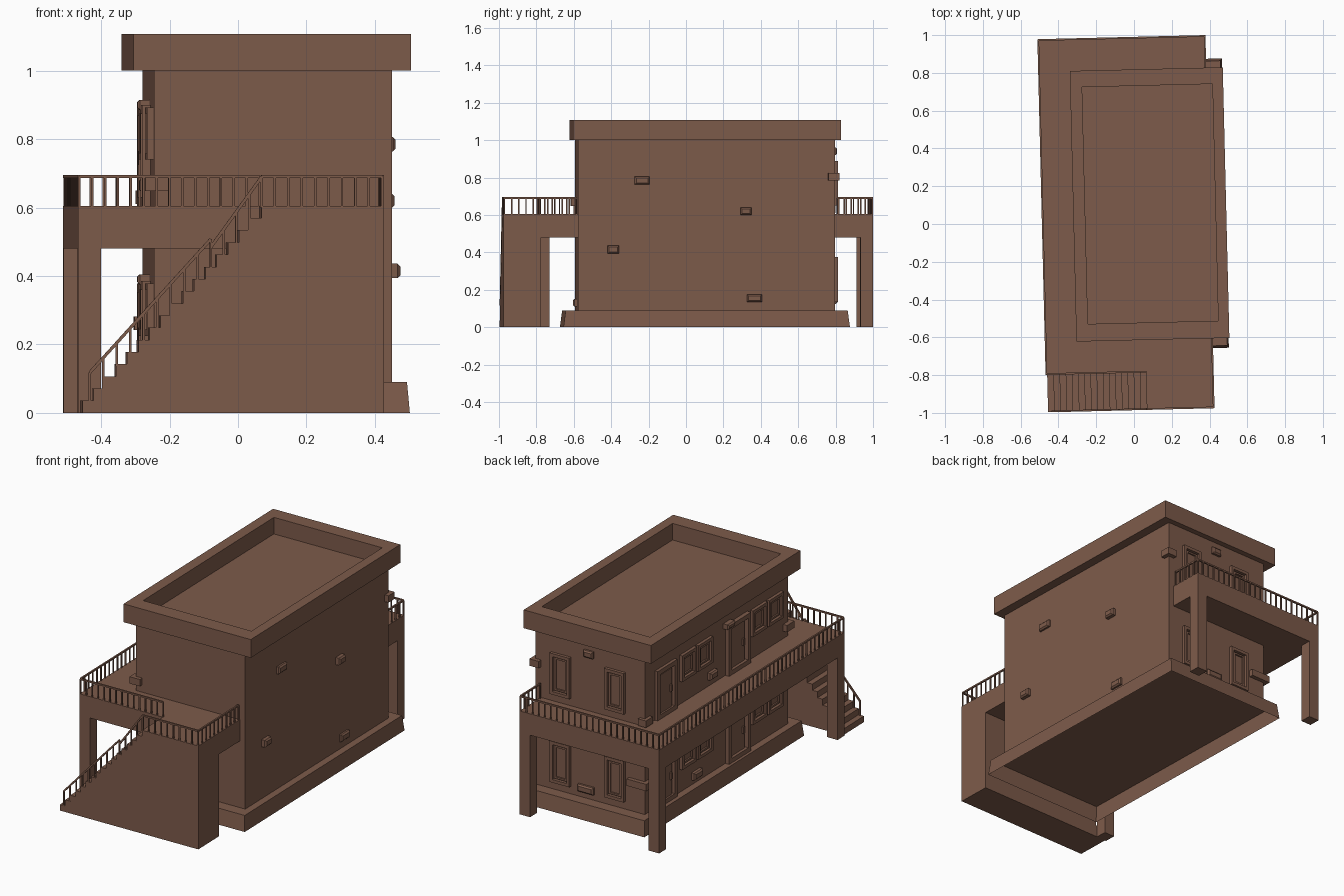
import bpy, bmesh, math
from mathutils import Vector

if "Cube" in bpy.data.objects:
    bpy.data.objects.remove(bpy.data.objects["Cube"])

clay = bpy.data.materials.new("brown_clay")
clay.diffuse_color = (0.205, 0.104, 0.069, 1)
clay.use_nodes = True
clay.node_tree.nodes["Principled BSDF"].inputs["Base Color"].default_value = clay.diffuse_color
TURN = math.radians(1.4)          # whole building sits slightly turned


def finish(name, bm):
    bmesh.ops.recalc_face_normals(bm, faces=bm.faces[:])
    me = bpy.data.meshes.new(name)
    bm.to_mesh(me)
    bm.free()
    me.materials.append(clay)
    ob = bpy.data.objects.new(name, me)
    ob.rotation_euler.z = TURN
    bpy.context.collection.objects.link(ob)
    return ob


def loft(bm, loops, start=True, end=True):
    """Skin a series of equal-length point loops."""
    rows = [[bm.verts.new(p) for p in loop] for loop in loops]
    n = len(rows[0])
    for a, b in zip(rows, rows[1:]):
        for i in range(n):
            j = (i + 1) % n
            bm.faces.new((a[i], a[j], b[j], b[i]))
    if start:
        bm.faces.new(rows[0][::-1])
    if end:
        bm.faces.new(rows[-1])


def rect(x0, x1, y0, y1, z):
    return [(x0, y0, z), (x1, y0, z), (x1, y1, z), (x0, y1, z)]


def box(bm, x0, x1, y0, y1, z0, z1):
    loft(bm, [rect(x0, x1, y0, y1, z0), rect(x0, x1, y0, y1, z1)])


def bar(bm, a, b, w):
    """Square bar from a to b."""
    a, b = Vector(a), Vector(b)
    d = (b - a).normalized()
    s = d.cross(Vector((0, 0, 1)))
    s = s.normalized() if s.length > 0.01 else Vector((1, 0, 0))
    t = s.cross(d)
    sq = [(s * i + t * j) * w / 2 for i, j in ((-1, -1), (1, -1), (1, 1), (-1, 1))]
    loft(bm, [[a + q for q in sq], [b + q for q in sq]])


# Wall mappings: (along, height, outward) -> local point
XL, XR, YF, YB = -0.26, 0.436, -0.587, 0.786
WALL = {
    "left": lambda a, z, d: (XL - d, a, z),
    "right": lambda a, z, d: (XR + d, a, z),
    "front": lambda a, z, d: (a, YF - d, z),
    "back": lambda a, z, d: (a, YB + d, z),
}


def wall_block(bm, wall, a0, a1, z0, z1, d, taper=0.0):
    f = WALL[wall]
    def lp(dep, t):
        return [f(a0 + t, z0 + t, dep), f(a1 - t, z0 + t, dep),
                f(a1 - t, z1 - t, dep), f(a0 + t, z1 - t, dep)]
    loft(bm, [lp(-0.01, 0), lp(d - taper, 0), lp(d, taper)])


def wall_ring(bm, wall, a0, a1, z0, z1, w, d):
    wall_block(bm, wall, a0, a0 + w, z0, z1, d)
    wall_block(bm, wall, a1 - w, a1, z0, z1, d)
    wall_block(bm, wall, a0 + w, a1 - w, z1 - w, z1, d)
    wall_block(bm, wall, a0 + w, a1 - w, z0, z0 + w, d)


# Main body
bm = bmesh.new()
box(bm, XL, XR, YF, YB, 0.09, 1.0)
finish("building_walls", bm)

# Flared plinth, open underneath
bm = bmesh.new()
loft(bm, [rect(-0.309, 0.486, -0.667, 0.865, 0),
          rect(-0.301, 0.478, -0.655, 0.853, 0.09)], start=False)
finish("plinth", bm)

# Flat roof with parapet
bm = bmesh.new()
loft(bm, [rect(-0.32, 0.49, -0.615, 0.818, 1.0),
          rect(-0.32, 0.49, -0.615, 0.818, 1.107),
          rect(-0.257, 0.433, -0.523, 0.731, 1.107),
          rect(-0.257, 0.433, -0.523, 0.731, 1.01)])
finish("roof_parapet", bm)

# Balcony deck wrapping three sides
deck = [(-0.487, 0.99), (-0.487, -0.787), (0.402, -0.787), (0.402, -0.58),
        (-0.25, -0.58), (-0.25, 0.78), (0.402, 0.78), (0.402, 0.99)]
bm = bmesh.new()
loft(bm, [[(x, y, z) for x, y in deck] for z in (0.48, 0.605)])
finish("balcony_deck", bm)

# Support posts
bm = bmesh.new()
for x, y in ((-0.487, -0.787), (-0.487, 0.923), (0.335, 0.923)):
    box(bm, x, x + 0.067, y, y + 0.067, 0, 0.48)
finish("balcony_posts", bm)

# Solid staircase with landing block
N, X0, RUN, RISE = 17, -0.479, 0.0327, 0.605 / 17
prof = [(X0, 0)]
for i in range(N):
    prof.append((X0 + i * RUN, (i + 1) * RISE))
    if i < N - 1:
        prof.append((X0 + (i + 1) * RUN, (i + 1) * RISE))
prof += [(0.402, 0.605), (0.402, 0)]
bm = bmesh.new()
loft(bm, [[(x, y, z) for x, z in prof] for y in (-0.985, -0.785)])
finish("staircase", bm)

# Balcony railings
ZT = 0.691
rails = [((0.398, 0.80), (0.398, 0.986)), ((0.398, 0.986), (-0.483, 0.986)),
         ((-0.483, 0.986), (-0.483, -0.783)), ((-0.483, -0.783), (0.044, -0.783)),
         ((0.044, -0.981), (0.398, -0.981)), ((0.398, -0.981), (0.398, -0.595))]
bm = bmesh.new()
for p, q in rails:
    p, q = Vector(p), Vector(q)
    bar(bm, (*p, ZT), (*q, ZT), 0.009)
    n = max(1, round((q - p).length / 0.039))
    for i in range(n + 1):
        c = p.lerp(q, i / n)
        bar(bm, (*c, 0.60), (*c, ZT), 0.007)
finish("balcony_railing", bm)

# Stair handrail, two flights
bm = bmesh.new()
for (xa, za), (xb, zb), n in (((-0.457, 0.118), (-0.103, 0.508), 9), ((-0.103, 0.485), (0.046, ZT), 4)):
    bar(bm, (xa, -0.981, za), (xb, -0.981, zb), 0.009)
    for i in range(n + 1):
        t = i / n
        x, z = xa + (xb - xa) * t, za + (zb - za) * t
        foot = min(N, int((x - X0) / RUN) + 1) * RISE
        bar(bm, (x, -0.981, foot - 0.005), (x, -0.981, z), 0.007)
finish("stair_handrail", bm)


# Windows and doors, repeated on both floors
def window(bm, wall, a0, a1, z0, z1):
    wall_ring(bm, wall, a0, a1, z0, z1, 0.018, 0.018)
    wall_ring(bm, wall, a0 + 0.024, a1 - 0.024, z0 + 0.024, z1 - 0.024, 0.01, 0.009)


def door(bm, a0, a1, z0, z1, d):
    wall_ring(bm, "left", a0, a1, z0, z1, 0.026, d)
    wall_block(bm, "left", a0 + 0.038, a1 - 0.038, z0, z1 - 0.038, 0.008)
    wall_block(bm, "left", a0 + 0.05, a0 + 0.062, z0 + 0.12, z0 + 0.16, 0.018)


for floor, dz in (("lower", -0.515), ("upper", 0.0)):
    bm = bmesh.new()
    for a in (-0.137, 0.21):
        window(bm, "back", a, a + 0.125, 0.65 + dz, 0.89 + dz)
    for a in (0.157, 0.312, -0.52, -0.365):
        window(bm, "left", a, a + 0.14, 0.74 + dz, 0.893 + dz)
    finish(floor + "_windows", bm)
    bm = bmesh.new()
    door(bm, 0.50, 0.69, 0.605 + dz, 0.893 + dz, 0.018)
    door(bm, -0.195, 0.015, 0.605 + dz, 0.9 + dz, 0.025)
    finish(floor + "_doors", bm)

# Exposed bricks: wall, centre along, centre height, width, height, depth
bricks = [("right", -0.245, 0.785, 0.08, 0.042, 0.018), ("right", 0.31, 0.62, 0.06, 0.042, 0.028),
          ("right", -0.40, 0.415, 0.06, 0.042, 0.028), ("right", 0.355, 0.155, 0.08, 0.042, 0.018),
          ("back", 0.093, 0.94, 0.06, 0.04, 0.02), ("back", 0.11, 0.145, 0.1, 0.042, 0.02),
          ("left", 0.15, 0.665, 0.07, 0.042, 0.025), ("left", 0.30, 0.14, 0.08, 0.042, 0.025),
          ("left", 0.0, 0.90, 0.07, 0.03, 0.035), ("left", 0.0, 0.39, 0.07, 0.03, 0.035),
          ("front", 0.1, 0.13, 0.08, 0.04, 0.02)]
bm = bmesh.new()
for w, a, z, sx, sz, d in bricks:
    wall_block(bm, w, a - sx / 2, a + sx / 2, z - sz / 2, z + sz / 2, d, 0.008)
# Corner bricks
for x0, x1, y0, y1, z in ((0.40, 0.46, 0.75, 0.81, 0.805), (-0.285, -0.16, 0.74, 0.81, 0.262),
                          (-0.285, -0.22, -0.61, -0.54, 0.668), (-0.28, -0.23, 0.74, 0.805, 0.63)):
    box(bm, x0, x1, y0, y1, z - 0.02, z + 0.02)
finish("exposed_bricks", bm)
